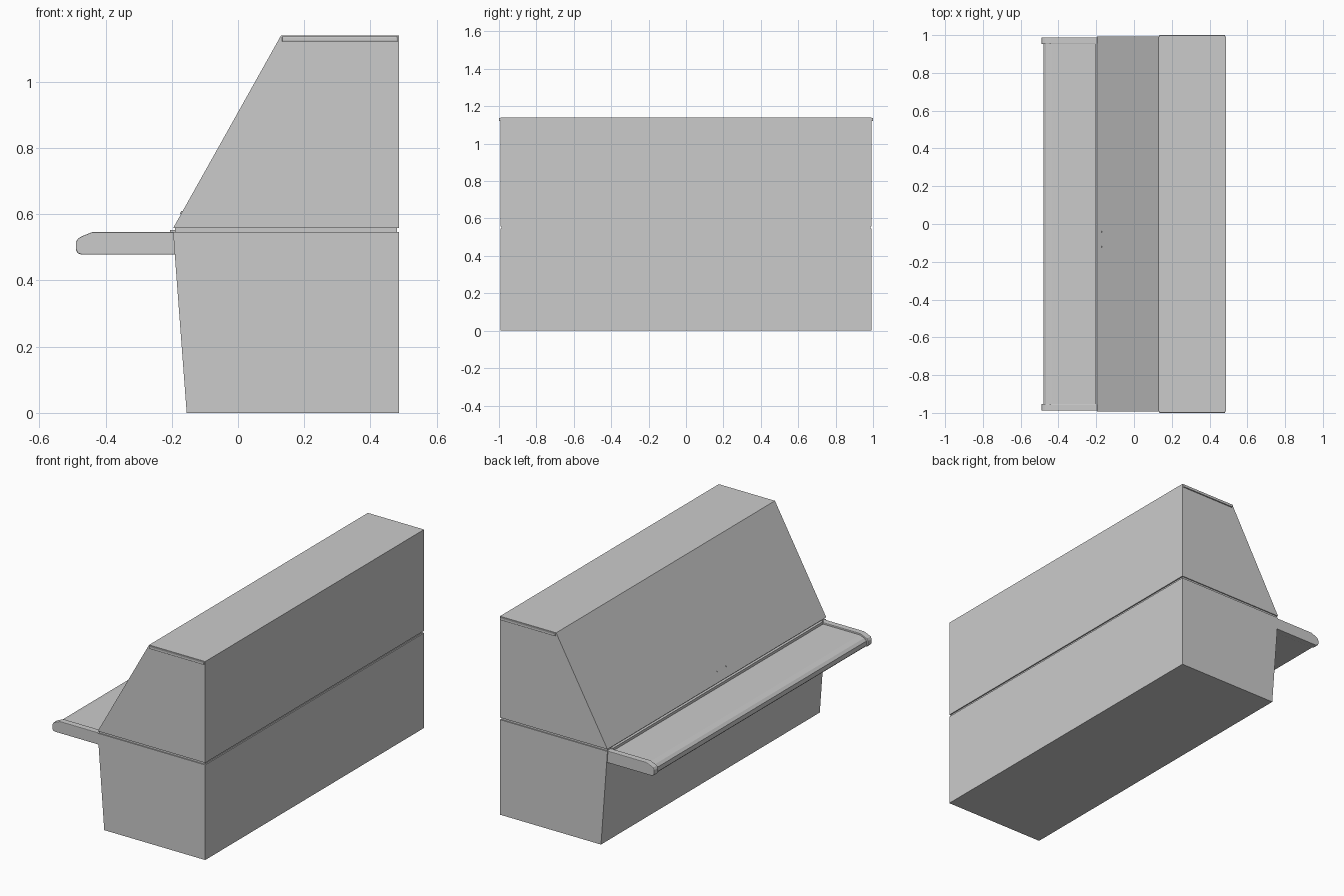
import bpy, bmesh, math
from mathutils import Vector

if "Cube" in bpy.data.objects:
    bpy.data.objects.remove(bpy.data.objects["Cube"])


def extrude(name, profile, y0, y1):
    """Solid made from an (x, z) profile swept along y."""
    bm = bmesh.new()
    n = len(profile)
    a = [bm.verts.new((x, y0, z)) for x, z in profile]
    b = [bm.verts.new((x, y1, z)) for x, z in profile]
    bm.faces.new(a)
    bm.faces.new(b[::-1])
    for i in range(n):
        j = (i + 1) % n
        bm.faces.new((a[j], a[i], b[i], b[j]))
    bmesh.ops.recalc_face_normals(bm, faces=bm.faces)
    mesh = bpy.data.meshes.new(name)
    bm.to_mesh(mesh)
    bm.free()
    ob = bpy.data.objects.new(name, mesh)
    bpy.context.collection.objects.link(ob)
    return ob


def rect(x0, x1, z0, z1):
    return [(x0, z0), (x1, z0), (x1, z1), (x0, z1)]


def bevel(ob, width, segments=2):
    mod = ob.modifiers.new("soft_edges", 'BEVEL')
    mod.width = width
    mod.segments = segments
    mod.limit_method = 'ANGLE'
    mod.angle_limit = math.radians(40)


W = 0.993

# Lower cabinet, tapering towards the floor at the keyboard side
extrude("lower_cabinet", [(-0.155, 0), (0.487, 0), (0.487, 0.546), (-0.196, 0.546)], -W, W)

# Upper cabinet with the long sloping panel
extrude("upper_cabinet", [(-0.196, 0.558), (0.487, 0.558), (0.487, 1.14), (0.13, 1.14)], -W, W)

# Recessed spacer that forms the seam between the cabinets
extrude("seam_spacer", rect(-0.190, 0.48, 0.54, 0.564), -W + 0.006, W - 0.006)

# Shelf between the arms, slightly below their top
shelf = extrude("shelf", [(-0.474, 0.480), (-0.186, 0.480), (-0.186, 0.537), (-0.438, 0.537),
                          (-0.466, 0.527), (-0.480, 0.513), (-0.480, 0.487)], -0.955, 0.955)

# Hinge rail along the back of the shelf
extrude("hinge_rail", rect(-0.205, -0.185, 0.530, 0.552), -0.955, 0.955)

# Rounded arms and lid end strips, one at each end
arm = [(-0.472, 0.478), (-0.186, 0.478), (-0.186, 0.546), (-0.440, 0.546), (-0.470, 0.534),
       (-0.483, 0.527), (-0.490, 0.515), (-0.490, 0.494), (-0.484, 0.482)]
for side, s in (("left", -1), ("right", 1)):
    ob = extrude("arm_" + side, arm, s * 0.952, s * 0.988)
    bevel(ob, 0.003)
    strip = extrude("lid_strip_" + side, rect(0.133, 0.482, 1.121, 1.137), s * 0.985, s * 1.0)
    bevel(strip, 0.003)

# Two tiny knobs low on the sloping panel
slope = Vector((-0.582, 0, 0.326)).normalized()
for i, y in enumerate((-0.04, -0.12)):
    bpy.ops.mesh.primitive_cylinder_add(vertices=12, radius=0.004, depth=0.008,
                                        location=(-0.170, y, 0.604),
                                        rotation=slope.to_track_quat('Z', 'Y').to_euler())
    bpy.context.object.name = f"panel_knob_{i + 1}"
